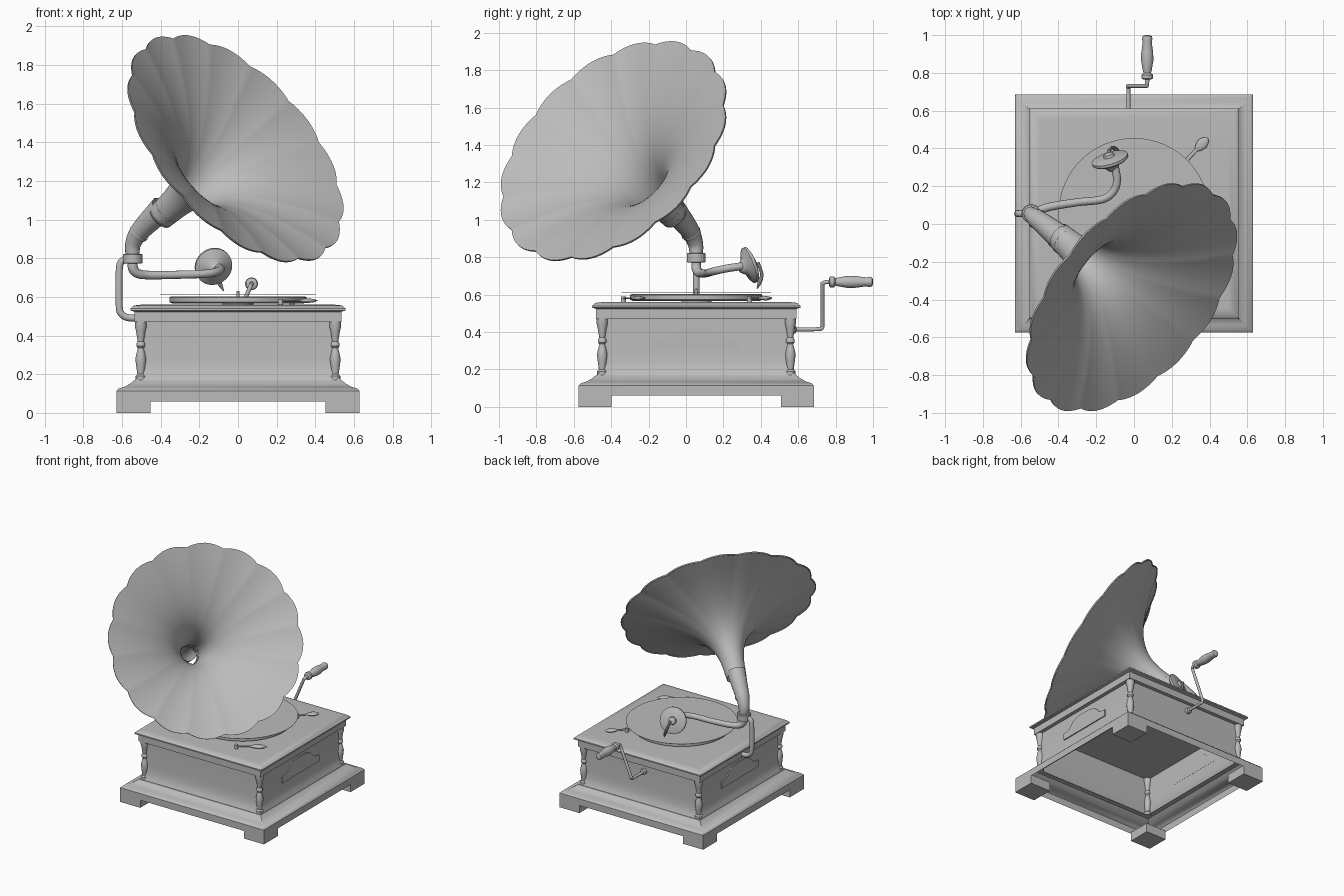
import bpy, bmesh, math
from mathutils import Vector

if "Cube" in bpy.data.objects:
    bpy.data.objects.remove(bpy.data.objects["Cube"])

GREY = (0.5, 0.5, 0.5, 1)
grey = bpy.data.materials.new("plain_grey")
grey.use_nodes = True
grey.diffuse_color = GREY
grey.node_tree.nodes["Principled BSDF"].inputs["Base Color"].default_value = GREY

CY = 0.055                      # centre of the cabinet in y
CORNERS = [(sx, sy) for sx in (-1, 1) for sy in (-1, 1)]


def finish(name, bm, angle=35):
    bmesh.ops.recalc_face_normals(bm, faces=bm.faces)
    me = bpy.data.meshes.new(name)
    bm.to_mesh(me)
    bm.free()
    ob = bpy.data.objects.new(name, me)
    bpy.context.collection.objects.link(ob)
    me.materials.append(grey)
    bpy.ops.object.select_all(action='DESELECT')
    ob.select_set(True)
    bpy.context.view_layer.objects.active = ob
    bpy.ops.object.shade_smooth_by_angle(angle=math.radians(angle))
    return ob


def skin(name, rings, caps=True, angle=35):
    """Join rings of points with quads, optionally capping the ends."""
    bm = bmesh.new()
    loops = [[bm.verts.new(p) for p in ring] for ring in rings]
    n = len(loops[0])
    for a, b in zip(loops, loops[1:]):
        for i in range(n):
            j = (i + 1) % n
            bm.faces.new((a[i], a[j], b[j], b[i]))
    if caps:
        bm.faces.new(loops[0])
        bm.faces.new(loops[-1])
    return finish(name, bm, angle)


def circle(centre, axis, side, r, n, wave=None):
    up = axis.cross(side)
    out = []
    for i in range(n):
        a = 2 * math.pi * i / n
        k = r * (wave(a) if wave else 1)
        out.append(centre + side * math.cos(a) * k + up * math.sin(a) * k)
    return out


def lathe(name, origin, axis, profile, n=24, caps=True):
    """Turned part: profile is (distance along axis, radius)."""
    origin, axis = Vector(origin), Vector(axis).normalized()
    side = axis.orthogonal().normalized()
    return skin(name, [circle(origin + axis * d, axis, side, r, n) for d, r in profile], caps)


def spline(ctrl, steps):
    """Catmull-Rom through points of any dimension."""
    c = [ctrl[0]] + ctrl + [ctrl[-1]]
    out = []
    for p0, p1, p2, p3 in zip(c, c[1:], c[2:], c[3:]):
        for s in range(steps):
            t = s / steps
            out.append([0.5 * (2 * b + (d - a) * t + (2 * a - 5 * b + 4 * d - e) * t * t
                               + (3 * b - a - 3 * d + e) * t ** 3)
                        for a, b, d, e in zip(p0, p1, p2, p3)])
    return out + [list(ctrl[-1])]


def tube(name, ctrl, steps=6, n=16, caps=True):
    """Smooth tube: each control point is (x, y, z, radius)."""
    pts = spline(ctrl, steps)
    pos = [Vector(p[:3]) for p in pts]
    side, rings = None, []
    for i, p in enumerate(pos):
        axis = (pos[min(i + 1, len(pos) - 1)] - pos[max(i - 1, 0)]).normalized()
        side = axis.orthogonal() if side is None else side - axis * side.dot(axis)
        side.normalize()
        rings.append(circle(p, axis, side, pts[i][3], n))
    return skin(name, rings, caps)


def square(h, z):
    return [Vector((x * h, CY + y * h, z)) for x, y in ((-1, -1), (1, -1), (1, 1), (-1, 1))]


def box(name, centre, size):
    bm = bmesh.new()
    bmesh.ops.create_cube(bm, size=1)
    for v in bm.verts:
        v.co = Vector([c + k * s for c, k, s in zip(centre, v.co, size)])
    return finish(name, bm)


# Cabinet: open base moulding, flared walls, lid
base = [(0.63, 0.06), (0.63, 0.113), (0.615, 0.127), (0.59, 0.134), (0.56, 0.15),
        (0.535, 0.17), (0.5, 0.172)]
skin("base_moulding", [square(h, z) for h, z in base], caps=False)

walls = [(0.53, 0.17), (0.518, 0.195), (0.51, 0.23), (0.506, 0.28), (0.506, 0.47)]
skin("cabinet_walls", [square(h, z) for h, z in walls], caps=False)

lid = [(0.535, 0.47), (0.535, 0.523), (0.557, 0.53), (0.557, 0.54), (0.538, 0.556), (0.50, 0.56)]
skin("cabinet_lid", [square(h, z) for h, z in lid])

column = [(0, 0.028), (0.02, 0.028), (0.03, 0.018), (0.08, 0.025), (0.11, 0.028), (0.14, 0.022),
          (0.165, 0.015), (0.175, 0.023), (0.19, 0.023), (0.2, 0.016), (0.25, 0.024),
          (0.275, 0.03), (0.3, 0.03)]
for sx, sy in CORNERS:
    box("foot", (sx * 0.542, CY + sy * 0.542, 0.035), (0.176, 0.176, 0.07))
    lathe("corner_column", (sx * 0.503, CY + sy * 0.503, 0.17), (0, 0, 1), column, 16)

# Arched side plates
arch = [(-0.23, 0.3), (0.23, 0.3), (0.23, 0.35), (0.17, 0.36), (0.12, 0.41), (0.06, 0.428),
        (-0.06, 0.428), (-0.12, 0.41), (-0.17, 0.36), (-0.23, 0.35)]
for sx in (-1, 1):
    skin("side_plate", [[Vector((sx * x, CY + y, z)) for y, z in arch] for x in (0.505, 0.514)])

# Turntable and record
lathe("turntable", (0, CY, 0.555), (0, 0, 1),
      [(0, 0.08), (0.012, 0.08), (0.012, 0.34), (0.018, 0.355), (0.043, 0.355), (0.048, 0.345)], 64)
lathe("record", (0, CY, 0.612), (0, 0, 1), [(0, 0.4), (0.002, 0.4)], 64)
lathe("spindle", (0, CY, 0.6), (0, 0, 1), [(0, 0.009), (0.026, 0.009), (0.032, 0.004)], 12)

# Brake and speed levers
for name, end, tip in (("brake_lever", (0.28, 0.34), (0.39, 0.455)),
                       ("speed_lever", (0.22, -0.335), (0.41, -0.225))):
    a, b = Vector((*end, 0.578)), Vector((*tip, 0.583))
    length = (b - a).length
    lever = lathe(name, a, b - a, [(0, 0.01), (length * 0.45, 0.01), (length * 0.55, 0.022),
                                   (length * 0.75, 0.03), (length * 0.92, 0.02), (length, 0.004)], 16)
    for v in lever.data.vertices:
        v.co.z = 0.58 + (v.co.z - 0.58) * 0.4
    lathe(name + "_post", (*end, 0.55), (0, 0, 1), [(0, 0.014), (0.04, 0.014)], 12)

# Crank
tube("crank_rod", [(-0.03, 0.53, 0.415, 0.011), (-0.03, 0.70, 0.415, 0.011),
                   (-0.03, 0.728, 0.425, 0.011), (-0.022, 0.73, 0.45, 0.011),
                   (0.058, 0.73, 0.64, 0.011), (0.068, 0.735, 0.662, 0.011),
                   (0.07, 0.76, 0.668, 0.011), (0.07, 0.79, 0.668, 0.011)], 4, 12)
lathe("crank_socket", (-0.03, 0.555, 0.415), (0, 1, 0), [(0, 0.022), (0.03, 0.022), (0.035, 0.012)], 16)
lathe("crank_handle", (0.07, 0.765, 0.668), (0, 1, 0),
      [(0, 0.02), (0.005, 0.03), (0.025, 0.03), (0.035, 0.02), (0.05, 0.024), (0.1, 0.033),
       (0.14, 0.032), (0.2, 0.024), (0.215, 0.028), (0.23, 0.024), (0.235, 0.01)], 20)

# Bracket, collar and tone arm
tube("bracket", [(-0.5, CY, 0.49, 0.018), (-0.57, CY, 0.493, 0.018), (-0.605, CY, 0.515, 0.018),
                 (-0.615, CY, 0.56, 0.018), (-0.615, CY, 0.73, 0.018), (-0.605, CY, 0.78, 0.018),
                 (-0.57, CY, 0.8, 0.018)])
lathe("collar", (-0.545, CY, 0.772), (0, 0, 1),
      [(0, 0.046), (0.003, 0.05), (0.047, 0.05), (0.05, 0.046)], 32)
tube("tone_arm", [(-0.545, CY, 0.78, 0.026), (-0.542, CY, 0.745, 0.026), (-0.515, 0.065, 0.72, 0.024),
                  (-0.45, 0.09, 0.713, 0.022), (-0.3, 0.115, 0.715, 0.021), (-0.17, 0.13, 0.72, 0.021),
                  (-0.11, 0.17, 0.73, 0.021), (-0.09, 0.23, 0.742, 0.021), (-0.1, 0.3, 0.752, 0.021)])

# Sound box and needle
facing = Vector((-0.27, 0.9, 0.32))
lathe("sound_box", (-0.11, 0.285, 0.738), facing,
      [(0, 0.022), (0.012, 0.032), (0.03, 0.045), (0.045, 0.085), (0.055, 0.099),
       (0.07, 0.099), (0.076, 0.085), (0.08, 0.03), (0.095, 0.026), (0.1, 0.01)], 32)
tube("needle_arm", [(-0.135, 0.385, 0.77, 0.009), (-0.115, 0.405, 0.71, 0.009),
                    (-0.095, 0.395, 0.67, 0.012), (-0.075, 0.38, 0.632, 0.003)], 4, 10)

# Horn neck
tube("horn_elbow", [(-0.545, CY, 0.815, 0.036), (-0.545, 0.052, 0.865, 0.04),
                    (-0.525, 0.035, 0.915, 0.047), (-0.485, 0.005, 0.965, 0.055),
                    (-0.39, -0.07, 1.06, 0.068)], caps=False)
mouth = Vector((-0.01, -0.39, 1.37))
axis = Vector((0.63, -0.53, 0.57)).normalized()
lathe("elbow_seam", (-0.52, 0.032, 0.92), (0.55, -0.42, 0.7),
      [(0, 0.05), (0.012, 0.054), (0.02, 0.053)], caps=False)
throat = mouth - axis * 0.62
lathe("neck_sleeve", throat + axis * 0.02, axis,
      [(0, 0.067), (0.006, 0.074), (0.04, 0.077), (0.046, 0.07)], caps=False)

# Softly scalloped horn with a thin lip
LOBES, STEPS = 16, 28
side = axis.orthogonal().normalized()
rings = []
for k in range(STEPS + 2):
    t = min(k / STEPS, 1)
    r = 0.067 + 0.04 * t + 0.61 * t ** 3.5
    depth = 0.62 * t - 0.01 * max(k - STEPS, 0)
    amp = 0.036 * t ** 4

    def scallop(a, amp=amp):
        return 1 - amp * (1 - abs(math.cos(a * LOBES / 2)) ** 0.9)
    rings.append(circle(throat + axis * depth, axis, side, r, LOBES * 12, scallop))
horn = skin("horn", rings, caps=False, angle=60)
shell = horn.modifiers.new("thickness", 'SOLIDIFY')
shell.thickness = 0.005
